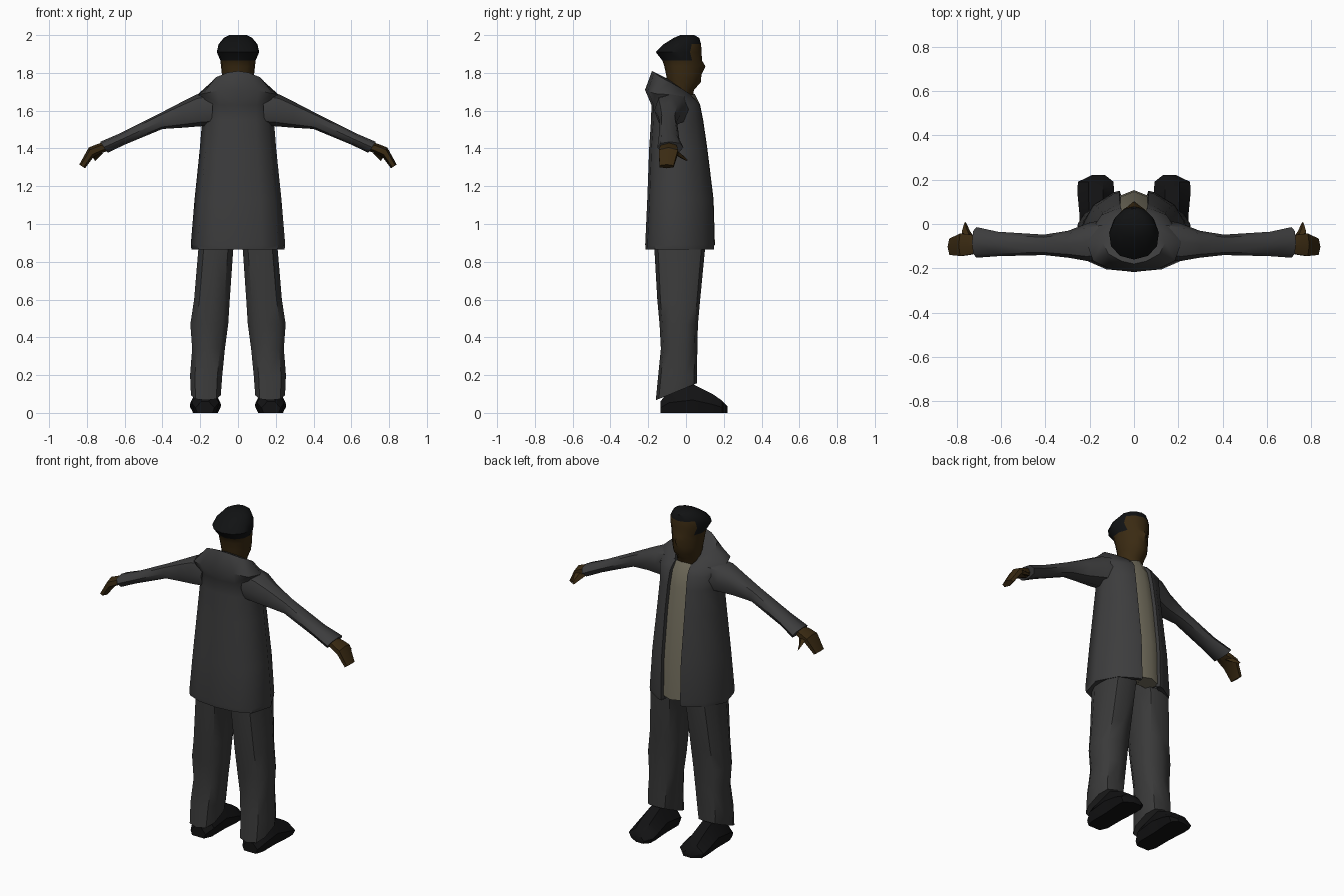
import bpy, bmesh, math
from mathutils import Vector

if "Cube" in bpy.data.objects:
    bpy.data.objects.remove(bpy.data.objects["Cube"])


def material(name, rgb):
    m = bpy.data.materials.new(name)
    m.diffuse_color = (*rgb, 1)
    m.use_nodes = True
    m.node_tree.nodes["Principled BSDF"].inputs["Base Color"].default_value = m.diffuse_color
    return m


JACKET = material("charcoal_jacket", (0.046, 0.046, 0.047))
TROUSER = material("charcoal_trousers", (0.042, 0.042, 0.042))
SHIRT = material("tan_shirt", (0.17, 0.155, 0.11))
SKIN = material("brown_skin", (0.042, 0.023, 0.006))
HAIR = material("black_hair", (0.0055, 0.006, 0.0065))
SHOE = material("black_leather", (0.006, 0.006, 0.0065))


def loft(name, rings, mats, closed=True, caps=True, mirror=True, angle=45, rule=None):
    """Skin a list of equal-length point rings into one object."""
    bm = bmesh.new()
    vs = [[bm.verts.new(p) for p in ring] for ring in rings]
    n = len(vs[0])
    for a, b in zip(vs, vs[1:]):
        for i in range(n if closed else n - 1):
            j = (i + 1) % n
            bm.faces.new((a[i], a[j], b[j], b[i]))
    if caps:
        bm.faces.new(vs[0])
        bm.faces.new(vs[-1])
    bmesh.ops.recalc_face_normals(bm, faces=bm.faces[:])
    if rule:
        for f in bm.faces:
            f.material_index = rule(f.calc_center_median())
    mesh = bpy.data.meshes.new(name)
    bm.to_mesh(mesh)
    bm.free()
    for m in mats:
        mesh.materials.append(m)
    ob = bpy.data.objects.new(name, mesh)
    bpy.context.collection.objects.link(ob)
    bpy.ops.object.select_all(action='DESELECT')
    ob.select_set(True)
    bpy.context.view_layer.objects.active = ob
    bpy.ops.object.shade_smooth_by_angle(angle=math.radians(angle))
    if mirror:
        mod = ob.modifiers.new("mirror", 'MIRROR')
        mod.merge_threshold = 0.0005
    return ob


def spow(v, p):
    return math.copysign(abs(v) ** p, v)


# Head: egg-shaped rings, hair chosen by height and depth
def head_ring(z, yb, yf, w, nose=0.0):
    pts = []
    for i in range(12):
        a = math.tau * i / 12
        s, c = math.sin(a), math.cos(a)
        x = w * s * (1 - 0.14 * c)
        y = (yb + yf) / 2 + (yf - yb) / 2 * c
        pts.append((x, y + (nose if i == 0 else 0), z))
    return pts


head = [head_ring(*r) for r in (
    (1.64, -.07, .03, .06), (1.71, -.085, .042, .07), (1.75, -.10, .078, .078),
    (1.79, -.105, .082, .085), (1.835, -.115, .083, .09, .02),
    (1.865, -.125, .085, .093), (1.91, -.16, .082, .112),
    (1.952, -.118, .08, .103), (1.985, -.065, .07, .075), (2.0, -.03, .045, .045))]
loft("head", head, (SKIN, HAIR), mirror=False, angle=40,
     rule=lambda c: int(c.z > 1.955 or (c.z > 1.865 and c.y < .035)))

# Jacket: open-fronted half shell with hem tuck, shoulders, standing collar
LEVELS = ((.89, -.216, .25, .15, .065), (1.13, -.205, .23, .143, .065),
          (1.40, -.195, .202, .11, .065), (1.55, -.185, .19, .088, .062),
          (1.63, -.183, .198, .072, .058))


def jacket_ring(z, yb, w, yf, e):
    return [(0, yb, z), (.5 * w, yb + .012, z), (.85 * w, yb + .05, z), (w, -.035, z),
            (.74 * w, .57 * yf, z), (e + .025, yf - .006, z), (e, yf, z),
            (e - .005, yf - .03, z)]


def shrunk(ring, s, z):
    return [(x * s, -.03 + (y + .03) * s, z) for x, y, _ in ring]


body = [jacket_ring(*r) for r in LEVELS]
shoulder = [(0, -.217, 1.71), (.11, -.203, 1.705), (.185, -.165, 1.69), (.215, -.08, 1.685),
            (.165, -.01, 1.665), (.085, .045, 1.66), (.055, .05, 1.66), (.05, .03, 1.66)]
rim = [(0, -.18, 1.81), (.055, -.168, 1.802), (.115, -.135, 1.778), (.14, -.085, 1.752),
       (.115, -.02, 1.715), (.075, .018, 1.69), (.052, .027, 1.68), (.048, .02, 1.675)]
neck = [(0, -.09, 1.765), (.04, -.085, 1.76), (.065, -.065, 1.745), (.075, -.035, 1.725),
        (.07, 0, 1.70), (.055, .02, 1.68), (.045, .022, 1.67), (.04, .015, 1.665)]
hem = [shrunk(body[0], .8, .875), shrunk(body[0], .985, .866)]
loft("jacket", hem + body + [shoulder, rim, neck], (JACKET,), closed=False, caps=False, angle=50)

# Shirt front seen between the jacket edges
shirt = [[(0, .06, .885), (.06, .05, .885)]]
shirt += [[(0, yf + .003, z), (e + .01, yf - .027, z)] for z, _, _, yf, e in LEVELS]
shirt += [[(0, .045, 1.69), (.058, .02, 1.68)]]
loft("shirt_front", shirt, (SHIRT,), closed=False, caps=False)


# Limb ring between a top and a bottom point (x, z), spanning a range of y
def limb_ring(top, bottom, y0, y1, n=8, p=.85):
    t, b = Vector((top[0], 0, top[1])), Vector((bottom[0], 0, bottom[1]))
    pts = []
    for i in range(n):
        a = math.tau * i / n
        v = (t + b) / 2 + (t - b) / 2 * spow(math.cos(a), p)
        v.y = (y0 + y1) / 2 + (y1 - y0) / 2 * spow(math.sin(a), p)
        pts.append(v)
    return pts


# Sleeves
loft("sleeves", [limb_ring(*r) for r in (
    ((.13, 1.70), (.14, 1.52), -.165, .02), ((.22, 1.686), (.19, 1.518), -.168, .005),
    ((.30, 1.645), (.29, 1.51), -.152, -.03), ((.41, 1.588), (.40, 1.503), -.14, -.048),
    ((.625, 1.48), (.60, 1.42), -.145, -.035), ((.73, 1.435), (.69, 1.377), -.152, -.014))],
    (JACKET,), angle=50)

# Hands bent downwards at the fingers, plus thumbs
loft("hands", [limb_ring(*r, 6, 1) for r in (
    ((.69, 1.44), (.68, 1.39), -.125, -.055), ((.745, 1.423), (.725, 1.375), -.145, -.04),
    ((.79, 1.405), (.765, 1.355), -.152, -.035), ((.84, 1.315), (.81, 1.295), -.145, -.06))],
    (SKIN,), angle=35)
loft("thumbs", [limb_ring(*r, 4, 1) for r in (
    ((.775, 1.40), (.715, 1.375), -.09, -.045), ((.775, 1.375), (.74, 1.35), -.045, -.015),
    ((.765, 1.345), (.755, 1.333), -.004, .01))], (SKIN,), angle=30)


# Trouser legs with a sloping hem
def leg_ring(z, x0, x1, yb, yf, tilt=0):
    pts = []
    for i in range(10):
        a = math.tau * i / 10
        c, s = spow(math.cos(a), .75), spow(math.sin(a), .75)
        pts.append(((x0 + x1) / 2 + (x1 - x0) / 2 * s,
                    (yb + yf) / 2 + (yf - yb) / 2 * c, z + tilt * c))
    return pts


loft("trousers", [leg_ring(*r) for r in (
    (.97, -.005, .20, -.17, .10), (.86, .022, .214, -.167, .10), (.60, .04, .236, -.152, .075),
    (.47, .048, .256, -.14, .063), (.34, .066, .246, -.133, .06), (.20, .08, .257, -.147, .058),
    (.112, .088, .252, -.16, .058, .045))], (TROUSER,))


# Shoes: flat soled sections from heel to toe
def shoe_ring(y, x0, x1, h):
    w = x1 - x0
    return [(x0 + .1 * w, y, 0), (x0, y, h * .45), (x0 + .3 * w, y, h),
            (x1 - .3 * w, y, h), (x1, y, h * .45), (x1 - .1 * w, y, 0)]


loft("shoes", [shoe_ring(*r) for r in (
    (-.135, .125, .225, .06), (-.09, .10, .245, .12), (.035, .10, .245, .152),
    (.14, .09, .255, .10), (.19, .092, .253, .066), (.22, .13, .19, .035))],
    (SHOE,), angle=35)
